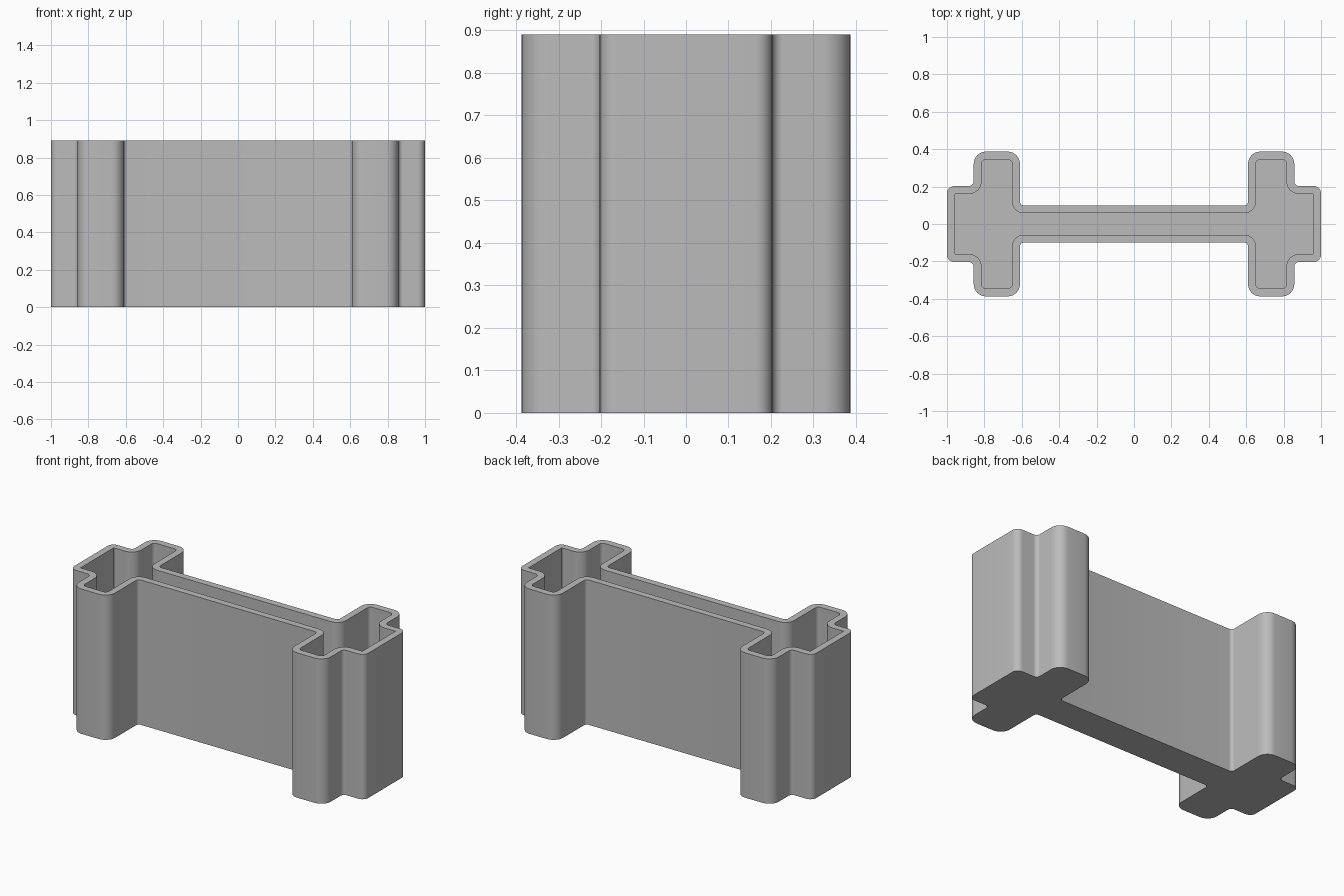
import bpy
import bmesh
import math
from mathutils import Vector

HEIGHT, WALL, FLOOR, STEPS = 0.89, 0.042, 0.042, 8

if "Cube" in bpy.data.objects:
    bpy.data.objects.remove(bpy.data.objects["Cube"], do_unlink=True)

# Plain grey material
grey = bpy.data.materials.new("plain_grey")
grey.use_nodes = True
colour = (0.5, 0.5, 0.5, 1)
grey.diffuse_color = colour
grey.node_tree.nodes["Principled BSDF"].inputs["Base Color"].default_value = colour

# One quarter of the outline: x, y, corner radius
quarter = [(1.0, 0.203, 0.04), (0.857, 0.203, 0.025), (0.857, 0.387, 0.065),
           (0.61, 0.387, 0.065), (0.61, 0.1, 0.02)]
half = quarter + [(-x, y, r) for x, y, r in reversed(quarter)]
outline = half + [(x, -y, r) for x, y, r in reversed(half)]


def rounded_loop(inset):
    """Round every corner of the outline, moved inwards by inset."""
    points = []
    for i, (x, y, r) in enumerate(outline):
        corner = Vector((x, y))
        before = (corner - Vector(outline[i - 1][:2])).normalized()
        after = (Vector(outline[(i + 1) % len(outline)][:2]) - corner).normalized()
        turn = 1 if before.cross(after) > 0 else -1
        left = [Vector((-d.y, d.x)) for d in (before, after)]
        corner += inset * (left[0] + left[1])
        radius = max(r - turn * inset, 0.003)
        centre = corner + turn * radius * (left[0] + left[1])
        for k in range(STEPS + 1):
            a = math.pi / 2 * k / STEPS
            points.append(centre - turn * radius * (left[0] * math.cos(a) + left[1] * math.sin(a)))
    return points


# Hollow container: outer wall, rim, inner wall and floor
bm = bmesh.new()
rings = []
for inset, z in ((0, 0), (0, HEIGHT), (WALL, HEIGHT), (WALL, FLOOR)):
    rings.append([bm.verts.new((p.x, p.y, z)) for p in rounded_loop(inset)])
count = len(rings[0])
for low, high in zip(rings, rings[1:]):
    for i in range(count):
        j = (i + 1) % count
        bm.faces.new((low[i], low[j], high[j], high[i]))
bm.faces.new(list(reversed(rings[0])))
bm.faces.new(rings[-1])

mesh = bpy.data.meshes.new("hollow_container")
bm.to_mesh(mesh)
bm.free()
mesh.materials.append(grey)
body = bpy.data.objects.new("hollow_container", mesh)
bpy.context.collection.objects.link(body)

# Smooth rounded corners, crisp rim and base
bpy.ops.object.select_all(action="DESELECT")
body.select_set(True)
bpy.context.view_layer.objects.active = body
bpy.ops.object.shade_smooth_by_angle(angle=math.radians(30))
